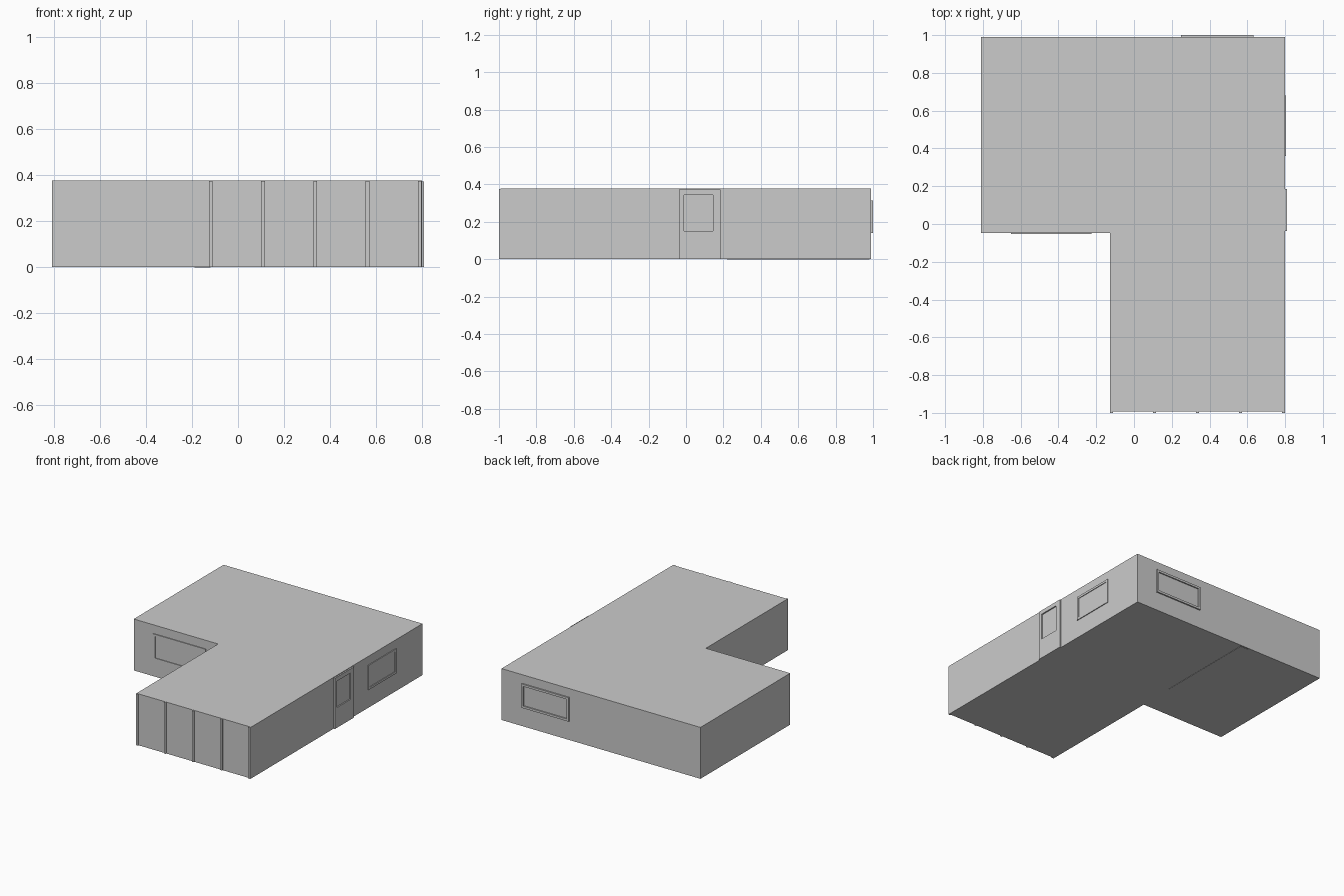
import bpy, bmesh
from mathutils import Vector

if "Cube" in bpy.data.objects:
    bpy.data.objects.remove(bpy.data.objects["Cube"])

ROOF = 0.378
FLOOR = 0.002


def finish(name, bm):
    bmesh.ops.recalc_face_normals(bm, faces=bm.faces)
    mesh = bpy.data.meshes.new(name)
    bm.to_mesh(mesh)
    bm.free()
    obj = bpy.data.objects.new(name, mesh)
    bpy.context.collection.objects.link(obj)
    return obj


def box(name, lo, hi):
    bm = bmesh.new()
    bmesh.ops.create_cube(bm, size=1)
    for v in bm.verts:
        v.co = Vector([lo[i] if v.co[i] < 0 else hi[i] for i in range(3)])
    return finish(name, bm)


def framed_panel(name, origin, across, normal, outer, inner, proud):
    """Slab standing proud of a wall, with a recessed pane.
    outer / inner are (u0, u1, z0, z1) rectangles measured along the wall."""
    origin, across, normal = Vector(origin), Vector(across), Vector(normal)
    bm = bmesh.new()

    def ring(rect, depth):
        u0, u1, z0, z1 = rect
        return [bm.verts.new(origin + across * u + Vector((0, 0, z)) + normal * depth)
                for u, z in ((u0, z0), (u1, z0), (u1, z1), (u0, z1))]

    rings = [ring(outer, -0.01), ring(outer, proud),
             ring(inner, proud), ring(inner, 0.001)]
    for a, b in zip(rings, rings[1:]):
        for i in range(4):
            j = (i + 1) % 4
            bm.faces.new((a[i], a[j], b[j], b[i]))
    bm.faces.new(rings[0])
    bm.faces.new(rings[-1])
    return finish(name, bm)


def window(name, origin, across, normal, rect, proud, border=0.016):
    u0, u1, z0, z1 = rect
    inner = (u0 + border, u1 - border, z0 + border, z1 - border)
    framed_panel(name, origin, across, normal, rect, inner, proud)


# L-shaped building shell
plan = [(-0.81, 0.99), (-0.81, -0.048), (-0.127, -0.048),
        (-0.127, -0.992), (0.80, -0.992), (0.80, 0.99)]
bm = bmesh.new()
base = bm.faces.new([bm.verts.new((x, y, FLOOR)) for x, y in plan])
top = bmesh.ops.extrude_face_region(bm, geom=[base])
bmesh.ops.translate(bm, vec=(0, 0, ROOF - FLOOR),
                    verts=[g for g in top["geom"] if isinstance(g, bmesh.types.BMVert)])
finish("building_shell", bm)

# Partition wall, just showing through the floor
box("partition_wall", (-0.19, 0.22, 0), (-0.12, 0.98, 0.3))

# Windows on the front, right and back walls
window("front_window", (0, -0.048, 0), (1, 0, 0), (0, -1, 0), (-0.65, -0.225, 0.125, 0.315), 0.006)
window("right_window", (0.80, 0, 0), (0, 1, 0), (1, 0, 0), (0.36, 0.68, 0.135, 0.315), 0.006)
window("back_window", (0, 0.99, 0), (1, 0, 0), (0, 1, 0), (0.25, 0.633, 0.14, 0.315), 0.01)

# Side door with a light in its upper half
framed_panel("side_door", (0.80, 0, 0), (0, 1, 0), (1, 0, 0),
             (-0.037, 0.185, 0.002, 0.373), (-0.01, 0.145, 0.15, 0.343), 0.01)

# Slim posts dividing the front wall into four bays
for i in range(5):
    x = -0.119 + i * 0.2275
    box(f"front_post_{i + 1}", (x - 0.008, -1.0, FLOOR), (x + 0.008, -0.98, ROOF - 0.002))
